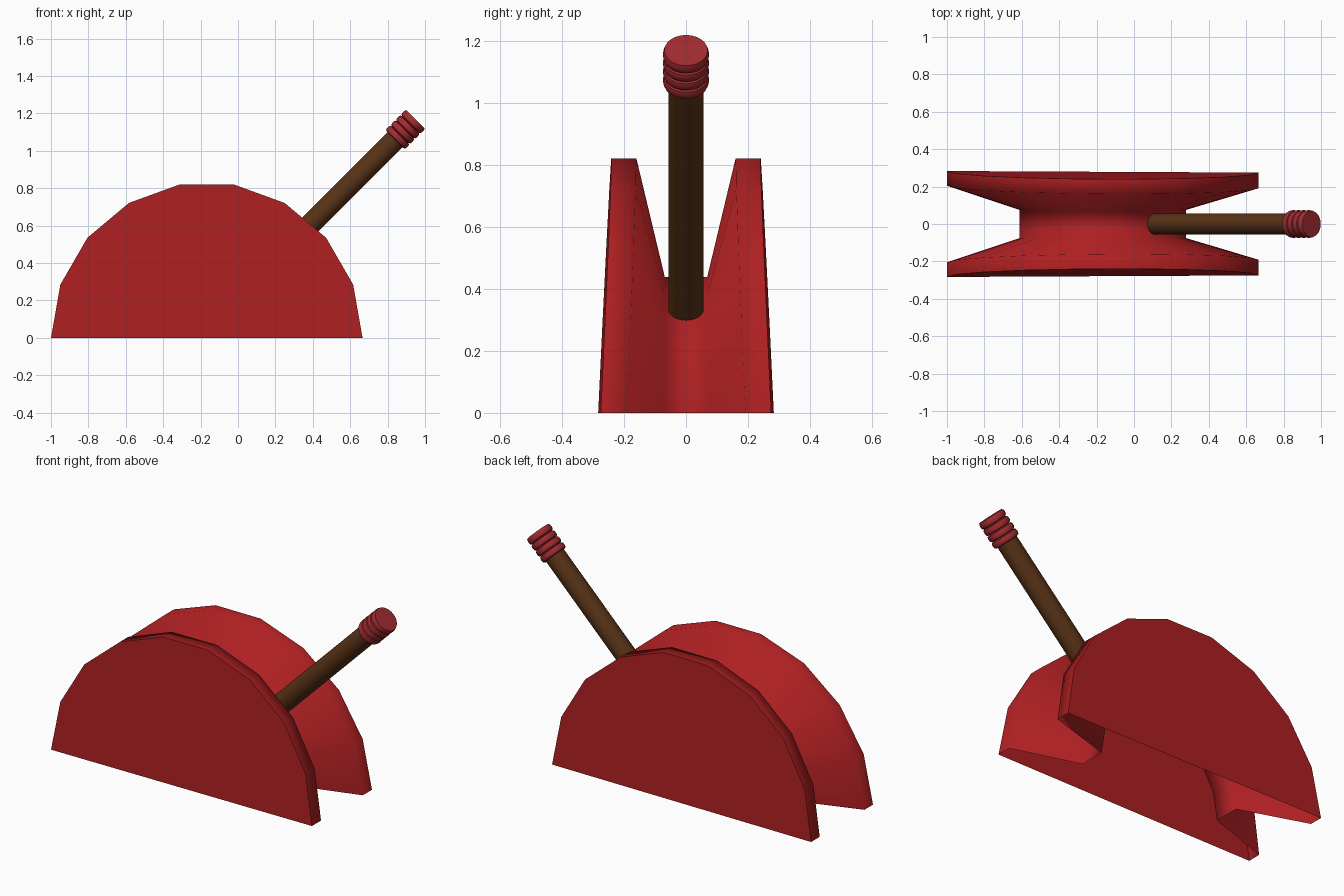
import bpy, bmesh
from math import sin, cos, pi, radians
from mathutils import Vector, Matrix

if "Cube" in bpy.data.objects:
    bpy.data.objects.remove(bpy.data.objects["Cube"])


def material(name, rgb):
    m = bpy.data.materials.new(name)
    m.diffuse_color = (*rgb, 1)
    m.use_nodes = True
    m.node_tree.nodes["Principled BSDF"].inputs["Base Color"].default_value = m.diffuse_color
    return m


RED = material("red_paint", (0.42, 0.014, 0.016))
GRIP = material("grip_red", (0.36, 0.025, 0.03))
BROWN = material("brown_shaft", (0.095, 0.032, 0.008))


def finish(bm, name, mat, angle):
    bmesh.ops.recalc_face_normals(bm, faces=bm.faces)
    me = bpy.data.meshes.new(name)
    bm.to_mesh(me)
    bm.free()
    ob = bpy.data.objects.new(name, me)
    bpy.context.collection.objects.link(ob)
    me.materials.append(mat)
    bpy.ops.object.select_all(action='DESELECT')
    ob.select_set(True)
    bpy.context.view_layer.objects.active = ob
    bpy.ops.object.shade_smooth_by_angle(angle=radians(angle))
    return ob


# Half spool housing: open-bottomed shell, tapering slightly upwards
CX, R_RIM, R_HUB, SEGS = -0.167, 0.833, 0.445, 9


def section(a):
    """Cross-section at angle a: outer rim, inner rim, hub, mirrored."""
    half = []
    for r, y0, kz, kx in ((R_RIM, 0.279, 0.047, 0.005),
                          (R_RIM, 0.198, 0.045, 0.008),
                          (R_HUB, 0.075, 0.015, 0.0)):
        dx, z = r * cos(a), r * sin(a)
        half.append((CX + dx, y0 - kz * z - kx * dx, z))
    return half + [(x, -y, z) for x, y, z in reversed(half)]


bm = bmesh.new()
rows = [[bm.verts.new(p) for p in section(pi * i / SEGS)] for i in range(SEGS + 1)]
for a, b in zip(rows, rows[1:]):
    for j in range(5):
        bm.faces.new((a[j], a[j + 1], b[j + 1], b[j]))
# Flat side plates
bm.faces.new([r[0] for r in rows])
bm.faces.new([r[5] for r in rows])
finish(bm, "spool_housing", RED, 80)


# Lever parts turned around a 45 degree axis
def lathe(name, profile, mat, sides=24):
    bm = bmesh.new()
    rings = [[bm.verts.new((r * cos(2 * pi * i / sides), r * sin(2 * pi * i / sides), h))
              for i in range(sides)] for r, h in profile]
    for a, b in zip(rings, rings[1:]):
        for i in range(sides):
            k = (i + 1) % sides
            bm.faces.new((a[i], a[k], b[k], b[i]))
    bm.faces.new(rings[0])
    bm.faces.new(rings[-1])
    ob = finish(bm, name, mat, 40)
    ob.matrix_world = Matrix.Translation(BASE) @ Matrix.Rotation(pi / 4, 4, 'Y')
    return ob


BASE = Vector((0.078, 0, 0.298))
TOP = Vector((0.949, 0, 1.169))
L = (TOP - BASE).length
HEAD, RIBS = 0.155, 4
lathe("lever_shaft", [(0.057, 0), (0.057, L - HEAD + 0.01)], BROWN)

# Ribbed grip
step = HEAD / RIBS
profile = []
for n in range(RIBS):
    h = L - HEAD + n * step
    profile += [(0.062, h), (0.071, h + 0.12 * step), (0.074, h + 0.35 * step),
                (0.074, h + 0.65 * step), (0.071, h + 0.88 * step)]
profile.append((0.070, L))
lathe("lever_grip", profile, GRIP)
